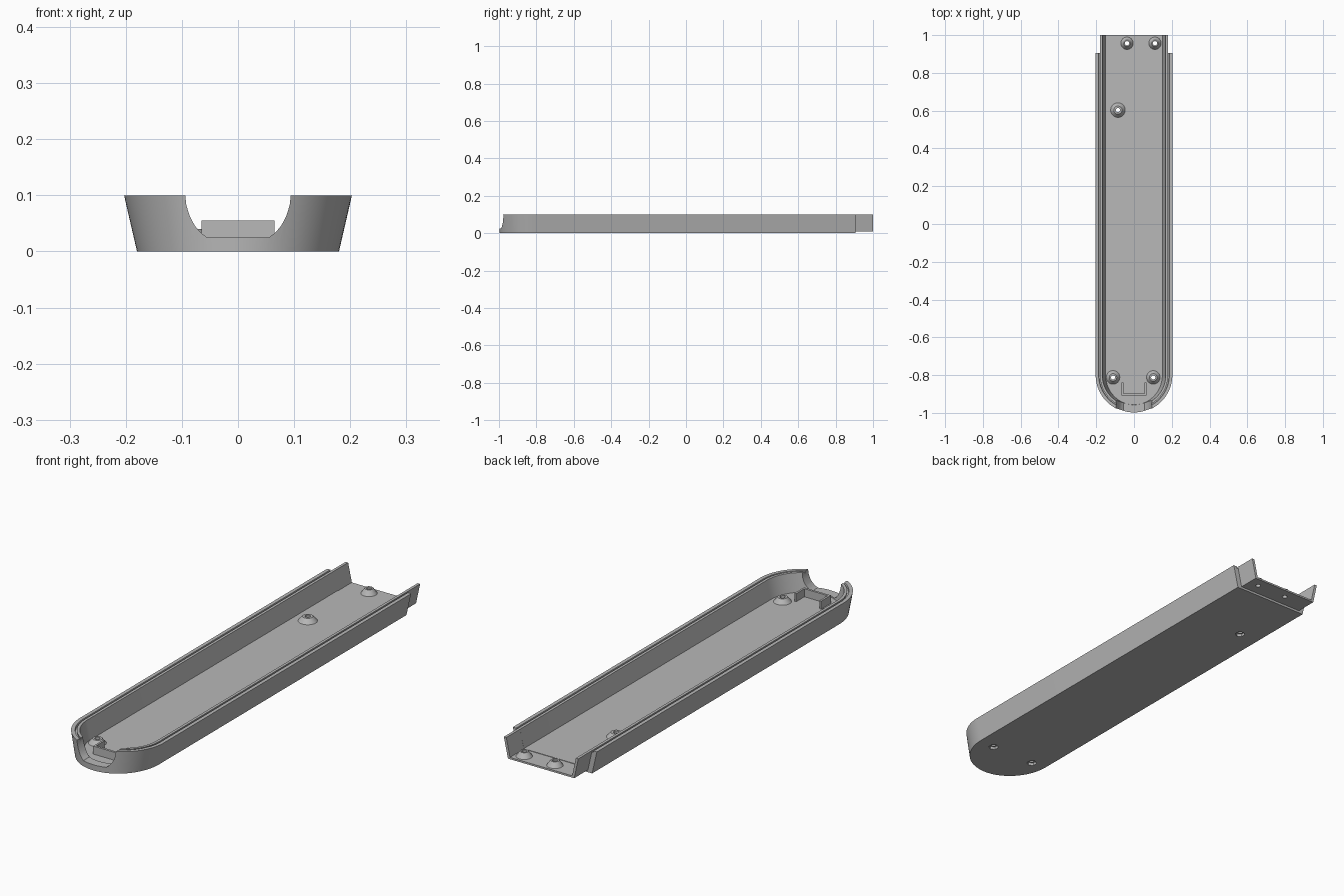
import bpy, bmesh, math

old = bpy.data.objects.get("Cube")
if old:
    bpy.data.objects.remove(old, do_unlink=True)

grey = bpy.data.materials.new("plain grey")
grey.use_nodes = True
COLOUR = (0.48, 0.48, 0.48, 1)
grey.diffuse_color = COLOUR
grey.node_tree.nodes["Principled BSDF"].inputs["Base Color"].default_value = COLOUR

ARC_Y = -0.8      # where the straight sides meet the rounded front
BACK_Y = 0.905    # end of the outer shell
FLOOR = 0.02


def finish(name, bm):
    bmesh.ops.recalc_face_normals(bm, faces=bm.faces[:])
    mesh = bpy.data.meshes.new(name)
    bm.to_mesh(mesh)
    bm.free()
    mesh.materials.append(grey)
    obj = bpy.data.objects.new(name, mesh)
    bpy.context.collection.objects.link(obj)
    return obj


def make_active(obj):
    bpy.ops.object.select_all(action='DESELECT')
    obj.select_set(True)
    bpy.context.view_layer.objects.active = obj


def cut(obj, cutter):
    mod = obj.modifiers.new("cut", 'BOOLEAN')
    mod.operation = 'DIFFERENCE'
    mod.solver = 'EXACT'
    mod.object = cutter
    make_active(obj)
    bpy.ops.object.modifier_apply(modifier=mod.name)


def smooth(obj):
    make_active(obj)
    bpy.ops.object.shade_smooth_by_angle(angle=math.radians(30))


def loft(name, paths):
    """Skin a row of open paths, close the bottom, floor and both path ends."""
    bm = bmesh.new()
    rows = [[bm.verts.new(p) for p in path] for path in paths]
    for a, b in zip(rows, rows[1:]):
        for i in range(len(a) - 1):
            bm.faces.new((a[i], a[i + 1], b[i + 1], b[i]))
    bm.faces.new(rows[0])
    bm.faces.new(rows[-1])
    return bm, rows


def cylinder(name, x, y, z0, z1, r0, r1=None, sides=32):
    bm = bmesh.new()
    bmesh.ops.create_cone(bm, cap_ends=True, segments=sides, radius1=r0,
                          radius2=r0 if r1 is None else r1, depth=z1 - z0)
    bmesh.ops.translate(bm, vec=(x, y, (z0 + z1) / 2), verts=bm.verts[:])
    return finish(name, bm)


def box(name, x0, x1, y0, y1, z0, z1):
    bm = bmesh.new()
    bmesh.ops.create_cube(bm, size=1)
    for v in bm.verts:
        v.co = ((x0 + x1) / 2 + v.co.x * (x1 - x0),
                (y0 + y1) / 2 + v.co.y * (y1 - y0),
                (z0 + z1) / 2 + v.co.z * (z1 - z0))
    return finish(name, bm)


# Tray shell: half width, front radius, height, from the outside to the floor
section = [(0.18, 0.197, 0), (0.203, 0.2, 0.1), (0.187, 0.184, 0.1),
           (0.185, 0.182, 0.092), (0.179, 0.176, 0.092), (0.18, 0.177, 0.1),
           (0.168, 0.165, 0.1), (0.15, 0.157, FLOOR)]


def u_path(w, r, z, steps=48):
    arc = [(w * math.cos(math.pi * i / steps),
            ARC_Y - r * math.sin(math.pi * i / steps), z) for i in range(steps + 1)]
    return [(w, BACK_Y, z)] + arc + [(-w, BACK_Y, z)]


bm, rows = loft("tray_shell", [u_path(*s) for s in section])
bm.faces.new([r[0] for r in rows] + [r[-1] for r in reversed(rows)])
shell = finish("tray_shell", bm)

# Thinner tongue that continues past the back end
half = [(0.16, 0.01), (0.18, 0.1), (0.168, 0.1), (0.15, 0.018)]
outline = half + [(-x, z) for x, z in reversed(half)]
bm = bmesh.new()
face = bm.faces.new([bm.verts.new((x, BACK_Y, z)) for x, z in outline])
out = bmesh.ops.extrude_face_region(bm, geom=[face], use_keep_orig=True)
for v in out["geom"]:
    if isinstance(v, bmesh.types.BMVert):
        v.co.y = 1.0
tongue = finish("back_tongue", bm)

# Cable notch in the front wall
side = [(0.055, 0.025), (0.066, 0.033), (0.077, 0.046), (0.086, 0.063),
        (0.092, 0.082), (0.094, 0.1), (0.094, 0.15)]
outline = side + [(-x, z) for x, z in reversed(side)]
bm = bmesh.new()
face = bm.faces.new([bm.verts.new((x, -1.1, z)) for x, z in outline])
out = bmesh.ops.extrude_face_region(bm, geom=[face], use_keep_orig=True)
for v in out["geom"]:
    if isinstance(v, bmesh.types.BMVert):
        v.co.y = -0.9
notch = finish("notch_cutter", bm)
cut(shell, notch)
bpy.data.objects.remove(notch, do_unlink=True)

# Screw bosses with through holes, countersunk below the main shell
bosses = [("front_right_boss", -0.111, -0.812, 0.04), ("front_left_boss", 0.102, -0.812, 0.04),
          ("middle_boss", -0.085, 0.603, 0.043),
          ("back_right_boss", -0.037, 0.957, 0.035), ("back_left_boss", 0.111, 0.957, 0.035)]
for name, x, y, r in bosses:
    base = shell if y < BACK_Y else tongue
    boss = cylinder(name, x, y, 0.015, 0.04, r, r * 0.5)
    hole = cylinder("hole_cutter", x, y, -0.1, 0.2, 0.011, sides=24)
    cut(base, hole)
    cut(boss, hole)
    bpy.data.objects.remove(hole, do_unlink=True)
    if base is shell:
        sink = cylinder("sink_cutter", x, y, -0.05, 0.012, 0.021, sides=6)
        cut(base, sink)
        bpy.data.objects.remove(sink, do_unlink=True)
    smooth(boss)

# Cable clamp behind the notch
box("clamp_bar", -0.065, 0.065, -0.907, -0.897, 0.015, 0.055)
for name, s in (("left", 1), ("right", -1)):
    a, b = sorted((s * 0.065, s * 0.056))
    box("clamp_" + name + "_arm", a, b, -0.897, -0.84, 0.015, 0.055)

smooth(shell)
smooth(tongue)
